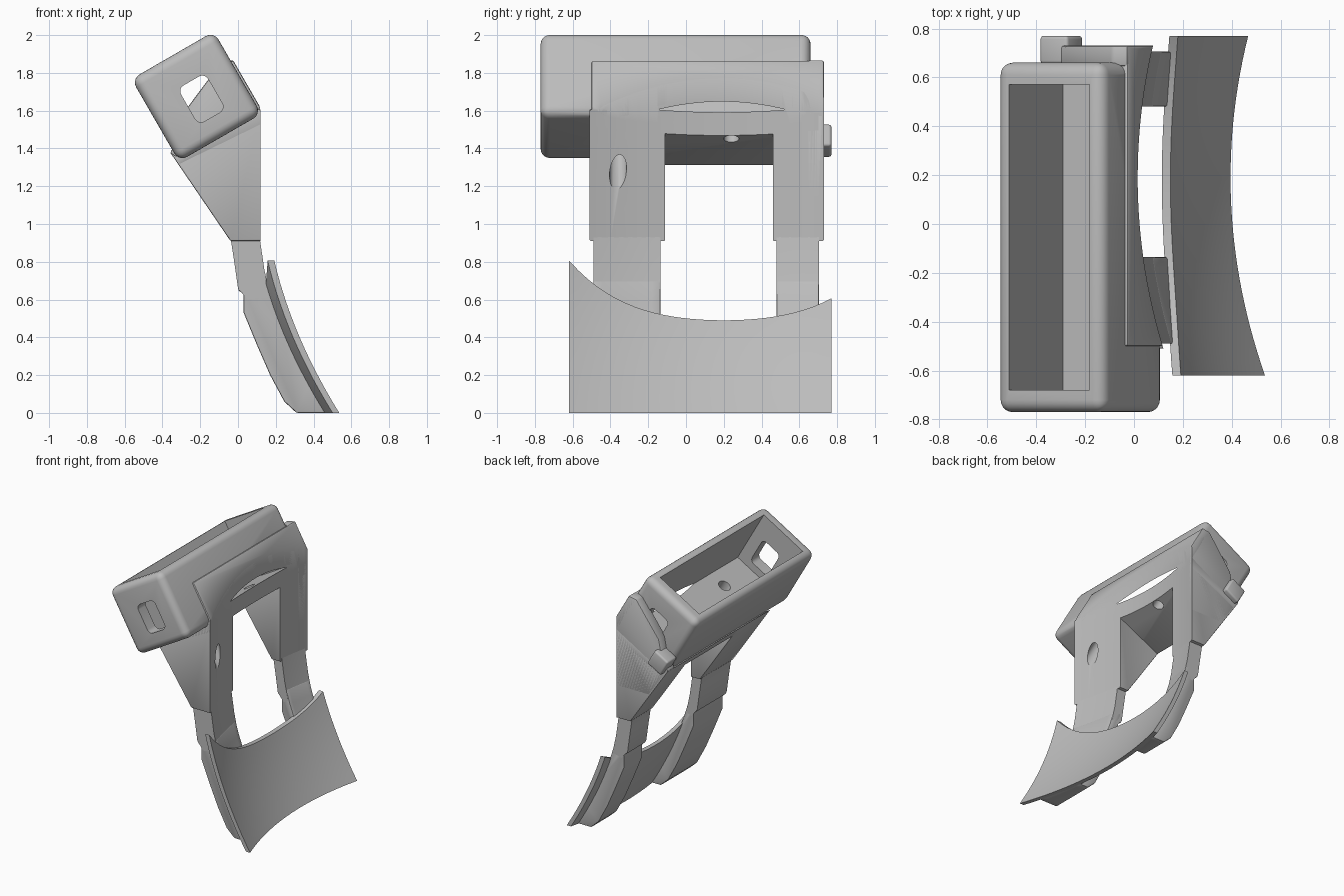
import bpy, bmesh, math
from mathutils import Matrix, Vector

if "Cube" in bpy.data.objects:
    bpy.data.objects.remove(bpy.data.objects["Cube"])

grey = bpy.data.materials.new("plain grey")
grey.use_nodes = True
grey.diffuse_color = (0.5, 0.5, 0.5, 1)
grey.node_tree.nodes["Principled BSDF"].inputs["Base Color"].default_value = (0.5, 0.5, 0.5, 1)


def select(ob):
    bpy.ops.object.select_all(action="DESELECT")
    ob.select_set(True)
    bpy.context.view_layer.objects.active = ob


def make(name, bm):
    bmesh.ops.recalc_face_normals(bm, faces=bm.faces[:])
    me = bpy.data.meshes.new(name)
    bm.to_mesh(me)
    bm.free()
    me.materials.append(grey)
    ob = bpy.data.objects.new(name, me)
    bpy.context.collection.objects.link(ob)
    return ob


def loft(name, rings):
    """Skin matching closed rings and cap both ends."""
    bm = bmesh.new()
    vs = [[bm.verts.new(p) for p in ring] for ring in rings]
    n = len(vs[0])
    for a, b in zip(vs, vs[1:]):
        for i in range(n):
            j = (i + 1) % n
            bm.faces.new((a[i], a[j], b[j], b[i]))
    bm.faces.new(vs[0])
    bm.faces.new(vs[-1][::-1])
    return make(name, bm)


def prism(name, pts, y0, y1):
    return loft(name, [[(x, y, z) for x, z in pts] for y in (y0, y1)])


def P(a, b):
    """Point in the tilted frame of the box."""
    c, s = math.cos(math.radians(30)), 0.5
    return (-0.22 + a * c - b * s, 1.675 + a * s + b * c)


def rect(a0, a1, b0, b1):
    return [P(a0, b0), P(a1, b0), P(a1, b1), P(a0, b1)]


def rounded(a0, a1, b0, b1, r):
    pts = []
    for k, (a, b) in enumerate([(a1 - r, b1 - r), (a0 + r, b1 - r), (a0 + r, b0 + r), (a1 - r, b0 + r)]):
        for i in range(6):
            t = math.radians(90 * k + 18 * i)
            pts.append(P(a + r * math.cos(t), b + r * math.sin(t)))
    return pts


def finish(ob, bevel=0, segs=3, cutters=()):
    select(ob)
    if bevel:
        m = ob.modifiers.new("bevel", "BEVEL")
        m.width, m.segments, m.limit_method = bevel, segs, "ANGLE"
        bpy.ops.object.modifier_apply(modifier=m.name)
    for c in cutters:
        m = ob.modifiers.new("cut", "BOOLEAN")
        m.operation, m.solver, m.object = "DIFFERENCE", "EXACT", c
        bpy.ops.object.modifier_apply(modifier=m.name)
    bpy.ops.object.shade_smooth_by_angle(angle=math.radians(35))


def bow(y):
    """How far the surfaces bend outward at each y."""
    return 0.215 * (y - 0.19) ** 2


def steps(y0, y1, n):
    return [y0 + (y1 - y0) * i / n for i in range(n + 1)]


# Cutters: body-side hollow, box cavity, end windows, screw bores
curve = [(0.015 + bow(y), y) for y in steps(-0.9, 0.9, 36)] + [(1, 0.9), (1, -0.9)]
hollow = loft("hollow_cutter", [[(x, y, z) for x, y in curve] for z in (0.85, 2.2)])
cavity = prism("cavity_cutter", rect(-0.19, 0.19, -0.19, 0.45), -0.68, 0.57)
window = prism("window_cutter", rounded(-0.065, 0.1, -0.135, 0.085, 0.035), -1, 1)


def bore(y, r):
    bm = bmesh.new()
    bmesh.ops.create_cone(bm, cap_ends=True, segments=32, radius1=r, radius2=r, depth=0.7)
    x, z = P(0.06, -0.45)
    m = Matrix.Translation((x, y, z)) @ Vector((-0.5, 0, 0.866)).to_track_quat("Z", "Y").to_matrix().to_4x4()
    bmesh.ops.transform(bm, matrix=m, verts=bm.verts[:])
    return make("bore_cutter", bm)


bore_leg, bore_floor = bore(-0.36, 0.045), bore(0.24, 0.04)
cutters = [hollow, cavity, window, bore_leg, bore_floor]

# Open tilted box
box = prism("open_box", rect(-0.252, 0.252, -0.252, 0.252), -0.77, 0.66)
finish(box, 0.05, 5, cutters)

# Bracket: plate under the box, flange beside it, cap on its back end
under = prism("bracket_under_plate", [(-0.36, 1.38), (-0.31, 1.31), (0.14, 1.53), (0.14, 1.59),
                                      P(0.25, -0.22), P(-0.25, -0.22)], -0.51, 0.73)
finish(under, 0.01, 2, [hollow, bore_leg, bore_floor])
flange = prism("bracket_flange", rect(0.2, 0.264, -0.24, 0.07), -0.5, 0.73)
finish(flange, 0.01, 2, [hollow])
cap = prism("bracket_end_cap", [P(0.264, 0.07), (-0.09, 1.855), (-0.28, 1.6), (-0.31, 1.45),
                                (-0.36, 1.38), (-0.2, 1.15), (0.14, 1.15), (0.125, 1.6)], 0.645, 0.73)
finish(cap, 0.01, 2, [hollow])

# Legs: wedge, neck and shin on each side
for side, y0, y1 in (("front", -0.51, -0.11), ("back", 0.46, 0.73)):
    wedge = prism(side + "_leg_wedge", [(-0.36, 1.38), (-0.04, 0.91), (0.16, 0.91), (0.16, 1.59),
                                        P(0.25, -0.22), P(-0.25, -0.22)], y0, y1)
    finish(wedge, 0.012, 2, [hollow, bore_leg])
    ys = steps(y0 + 0.02, y1 - 0.025, 8)
    neck = loft(side + "_leg_neck", [
        [(-0.04, y, 0.93), (-0.02, y, 0.8), (0.0, y, 0.66), (0.05, y, 0.6),
         (0.07 + bow(y), y, 0.62), (0.04 + bow(y), y, 0.76), (0.015 + bow(y), y, 0.93)] for y in ys])
    finish(neck)
    back = [(0.01, 0.72), (0.0, 0.65), (0.03, 0.63), (0.03, 0.53), (0.1, 0.36),
            (0.17, 0.2), (0.245, 0.06), (0.31, 0)]
    front = [(0.385 - 0.62 * z + 0.24 * z * z, z) for z in (0, 0.15, 0.3, 0.45, 0.6, 0.7)]
    shin = loft(side + "_leg_shin", [
        [(x, y, z) for x, z in back] + [(x + bow(y) - 0.015, y, z) for x, z in front] for y in ys])
    finish(shin, 0.008, 2)

# Saddle-shaped curved pad
def pad_ring(y):
    d = y - 0.2
    top = 0.49 + 0.25 * d ** 2 + 0.33 * d ** 4
    zs = [top * i / 14 for i in range(15)]
    outer = [(0.395 - 0.62 * z + 0.24 * z * z + bow(y), y, z) for z in zs]
    return outer + [(x - 0.035, yy, z) for x, yy, z in reversed(outer)]


finish(loft("curved_pad", [pad_ring(y) for y in steps(-0.62, 0.77, 28)]))

# Small latch block on the back end
latch = prism("latch_block", rect(-0.25, -0.118, -0.23, -0.098), 0.655, 0.77)
finish(latch, 0.014, 3)

for c in cutters:
    bpy.data.objects.remove(c)
